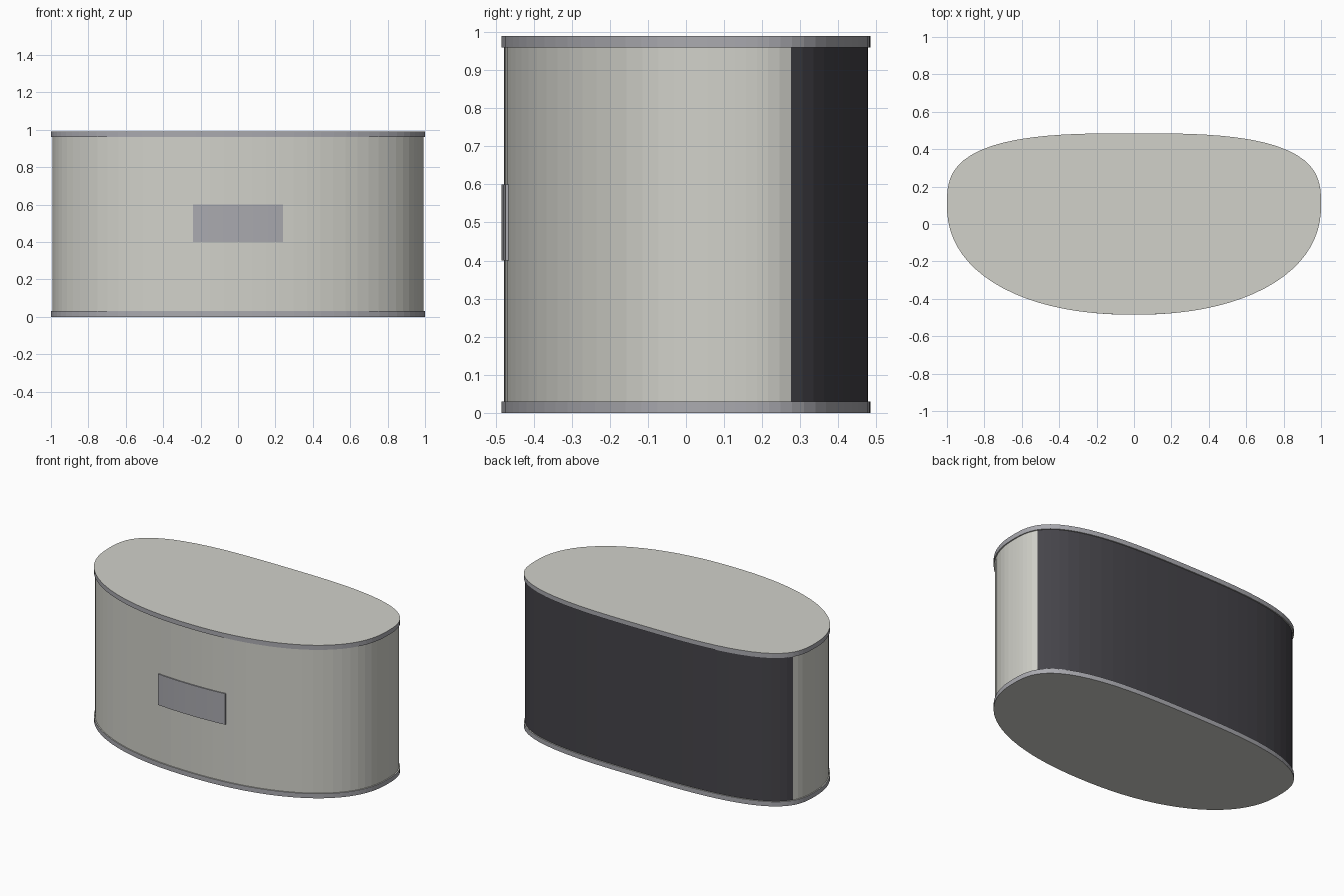
import bpy, bmesh, math

cube = bpy.data.objects.get("Cube")
if cube:
    bpy.data.objects.remove(cube, do_unlink=True)

SEGMENTS = 84
HEIGHT = 0.99
RIM = 0.03
CENTRE_Y = 0.1       # depth at which the outline is widest
INSET = 0.007        # wall sits this far inside the rims


def material(name, colour):
    mat = bpy.data.materials.new(name)
    mat.use_nodes = True
    mat.diffuse_color = (*colour, 1)
    mat.node_tree.nodes["Principled BSDF"].inputs["Base Color"].default_value = (*colour, 1)
    return mat


light = material("warm light grey", (0.64, 0.64, 0.59))
grey = material("cool mid grey", (0.40, 0.40, 0.43))
dark = material("charcoal", (0.06, 0.058, 0.068))


def outline(inset=0.0):
    """Rounded plan: boxy at the back, fuller curve at the front."""
    points = []
    for i in range(SEGMENTS):
        a = 2 * math.pi * i / SEGMENTS
        c, s = math.cos(a), math.sin(a)
        n, depth = (3.0, 0.385) if s > 0 else (2.2, 0.585)
        r = (abs(c) ** n + abs(s) ** n) ** (-1 / n)
        points.append((r * c * (1 - inset), CENTRE_Y + r * s * (depth - inset)))
    return points


def prism(name, points, z0, z1, mats, rule=None):
    """Extrude a plan outline upward; rule picks the material of each face."""
    bm = bmesh.new()
    base = bm.faces.new([bm.verts.new((x, y, z0)) for x, y in points])
    top = bmesh.ops.extrude_face_region(bm, geom=[base], use_keep_orig=True)
    verts = [v for v in top["geom"] if isinstance(v, bmesh.types.BMVert)]
    bmesh.ops.translate(bm, verts=verts, vec=(0, 0, z1 - z0))
    bmesh.ops.recalc_face_normals(bm, faces=bm.faces)
    if rule:
        for f in bm.faces:
            f.material_index = rule(f)
    mesh = bpy.data.meshes.new(name)
    bm.to_mesh(mesh)
    bm.free()
    for m in mats:
        mesh.materials.append(m)
    obj = bpy.data.objects.new(name, mesh)
    bpy.context.collection.objects.link(obj)
    return obj


# Wall with a dark back panel
prism("body_wall", outline(INSET), RIM, HEIGHT - RIM, [light, dark],
      lambda f: int(f.calc_center_median().y > 0.28 and abs(f.normal.z) < 0.5))

# Rims, with light outer caps
for name, z in (("bottom_rim", 0.0), ("top_rim", HEIGHT - RIM)):
    prism(name, outline(), z, z + RIM, [grey, light],
          lambda f: int(abs(f.normal.z) > 0.5))


# Curved plate on the front
def front_y(x, depth):
    return CENTRE_Y - depth * (1 - abs(x) ** 2.2) ** (1 / 2.2)


xs = [-0.24 + 0.04 * i for i in range(13)]
plate = [(x, front_y(x, 0.585)) for x in xs] + [(x, front_y(x, 0.576)) for x in reversed(xs)]
prism("front_plate", plate, 0.4, 0.6, [grey])
